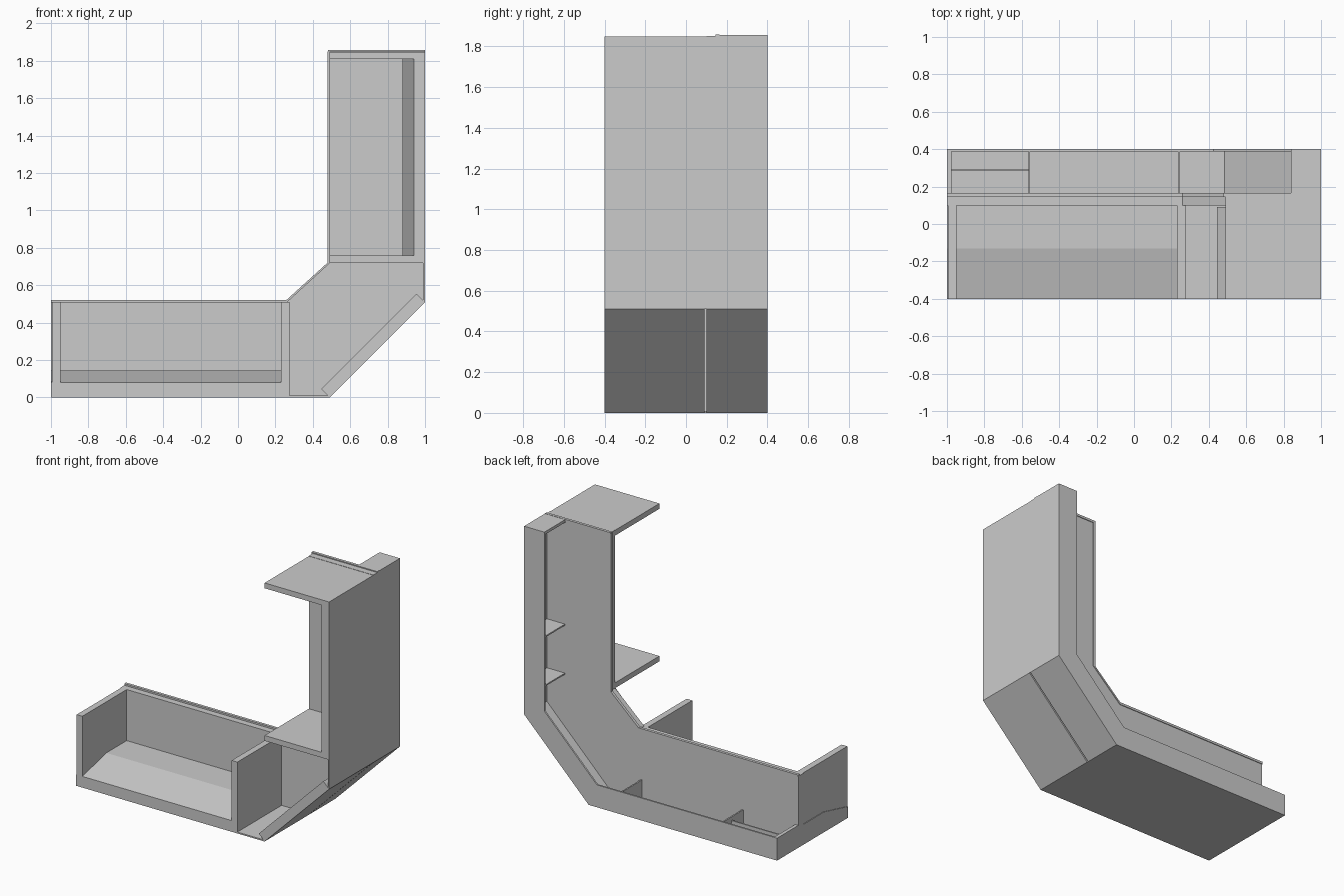
import bpy
import bmesh
from mathutils import Vector

cube = bpy.data.objects.get("Cube")
if cube:
    bpy.data.objects.remove(cube, do_unlink=True)

grey = bpy.data.materials.new("light_grey")
grey.use_nodes = True
COLOUR = (0.6, 0.6, 0.6, 1)
grey.diffuse_color = COLOUR
grey.node_tree.nodes["Principled BSDF"].inputs["Base Color"].default_value = COLOUR


def prism(name, outline, axis, start, end):
    """Extrude a flat outline along an axis; the outline uses the other two axes in order."""
    bm = bmesh.new()
    verts = []
    for p in outline:
        co = list(p)
        co.insert("xyz".index(axis), start)
        verts.append(bm.verts.new(co))
    face = bm.faces.new(verts)
    out = bmesh.ops.extrude_face_region(bm, geom=[face])
    move = Vector([end - start if a == axis else 0 for a in "xyz"])
    bmesh.ops.translate(bm, vec=move,
                        verts=[g for g in out["geom"] if isinstance(g, bmesh.types.BMVert)])
    bmesh.ops.recalc_face_normals(bm, faces=bm.faces)
    mesh = bpy.data.meshes.new(name)
    bm.to_mesh(mesh)
    bm.free()
    mesh.materials.append(grey)
    obj = bpy.data.objects.new(name, mesh)
    bpy.context.collection.objects.link(obj)
    return obj


def box(name, x0, x1, y0, y1, z0, z1):
    return prism(name, [(x0, y0), (x1, y0), (x1, y1), (x0, y1)], "z", z0, z1)


def outer(d):
    """Outer elbow path moved inwards by d."""
    m = d * 0.414
    return [(-1, d), (0.49 - m, d), (1 - d, 0.51 + m), (1 - d, 1.85)]


def inner(d):
    """Inner elbow path moved outwards by d."""
    return [(0.49 - d, 1.85), (0.49 - d, 0.72), (0.26, 0.51 + d), (-1, 0.51 + d)]


FRONT, PANEL, SPINE, BACK = -0.4, 0.1, 0.16, 0.4

# Elbow-shaped middle panel with a thin lip along its inner edge
prism("middle_panel", outer(0) + inner(0), "y", PANEL, SPINE)
prism("panel_lip", inner(0.012) + inner(-0.005)[::-1], "y", 0.145, 0.165)
box("panel_top_lip", 0.48, 1, 0.145, 0.165, 1.84, 1.857)

# Front lower tray: sloped floor and two end walls
floor_profile = [(FRONT, 0), (PANEL, 0), (PANEL, 0.145), (-0.13, 0.145), (FRONT, 0.08)]
prism("tray_floor", floor_profile, "x", -1, 0.26)
box("tray_right_wall", -0.995, -0.95, FRONT, PANEL, 0, 0.51)
box("tray_left_wall", 0.23, 0.275, FRONT, PANEL, 0, 0.51)

# Front elbow: thin floor, thick sloped plate, thin side
box("elbow_floor", 0.26, 0.49, FRONT, PANEL, 0, 0.01)
prism("elbow_plate", [(0.49, 0), (1, 0.51), (0.955, 0.555), (0.445, 0.045)],
      "y", FRONT, PANEL - 0.01)
box("elbow_side", 0.99, 1, FRONT, PANEL, 0.51, 0.74)

# Front upright compartment: side wall and two shelves
wall_profile = [(1, FRONT), (1, PANEL), (0.88, PANEL), (0.88, -0.13), (0.94, FRONT)]
prism("upright_wall", wall_profile, "z", 0.74, 1.83)
for name, z in (("lower_shelf", 0.72), ("upper_shelf", 1.81)):
    box(name, 0.49, 1, FRONT, PANEL + 0.02, z, z + 0.038)

# Rear channel: outer skin, back wall and closed ends
DEPTH, SKIN = 0.16, 0.012
prism("channel_skin", outer(0) + outer(SKIN)[::-1], "y", SPINE, BACK)
prism("channel_back", outer(0) + outer(DEPTH)[::-1], "y", BACK - SKIN, BACK)
box("channel_right_end", -1, -0.975, SPINE, BACK, 0, DEPTH)
box("channel_top_end", 1 - DEPTH, 1, SPINE, BACK, 1.835, 1.855)

# Dividers inside the channel
for i, x in enumerate((-0.56, 0.24)):
    box(f"floor_divider_{i + 1}", x - 0.005, x + 0.005, SPINE, BACK - SKIN, 0, DEPTH - 0.005)
box("floor_rib", -0.975, -0.56, 0.285, 0.295, 0, 0.13)
for i, z in enumerate((0.75, 1.1)):
    box(f"upright_divider_{i + 1}", 0.845, 1, SPINE, BACK - SKIN, z - 0.005, z + 0.005)
